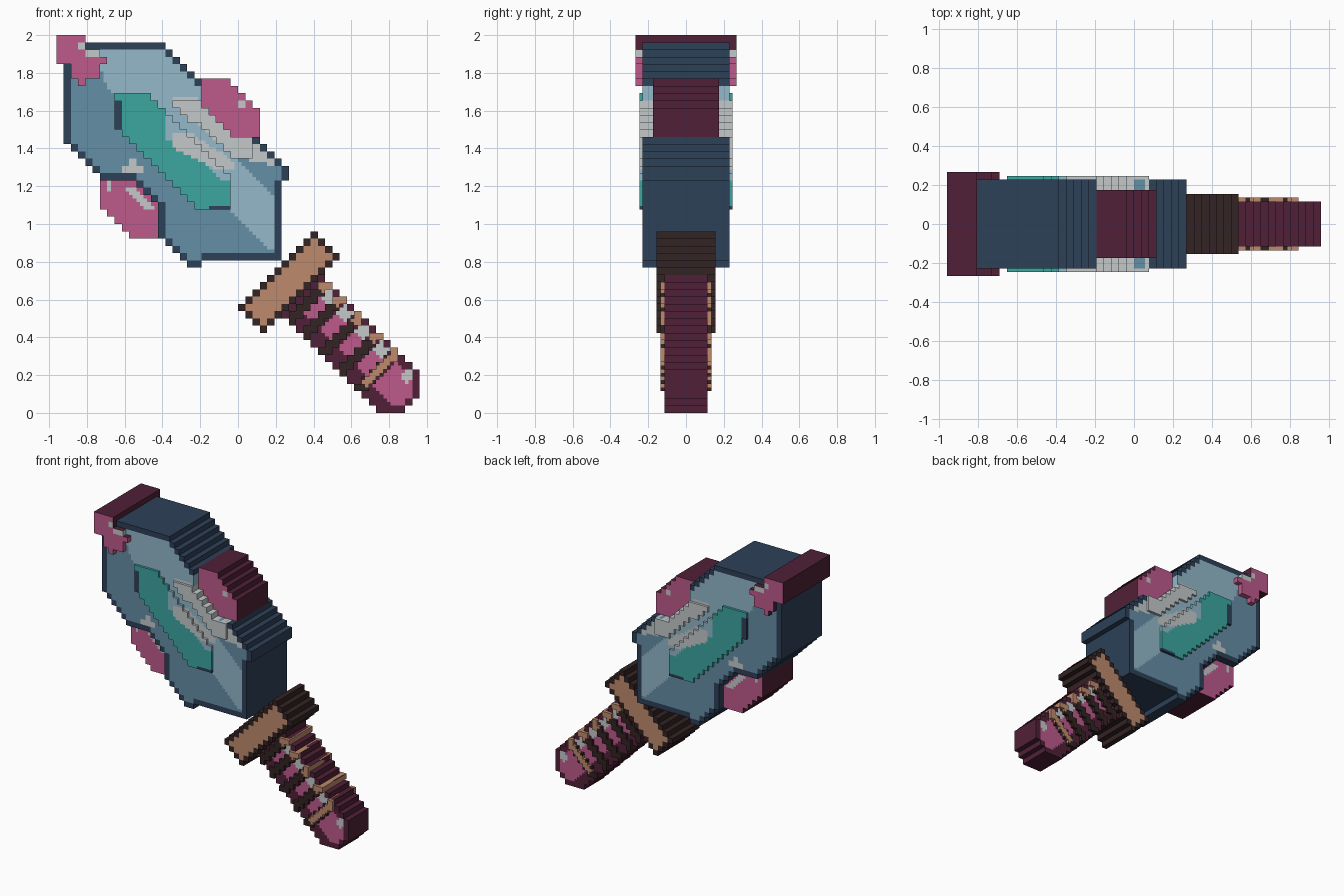
import bpy, bmesh

cube = bpy.data.objects.get("Cube")
if cube:
    bpy.data.objects.remove(cube, do_unlink=True)

CELL = 2 / 52          # size of one block; shapes below are in block units

# Palette
PALETTE = {
    "navy": "2D4158", "steel_blue": "658EA6", "light_blue": "93B9C9",
    "teal": "3CA6A0", "pale_grey": "C3C9C9", "pink": "BE5A8B",
    "maroon": "502037", "dark_brown": "342323", "tan": "BE8A6C",
}
NAMES = list(PALETTE)


def linear(h):
    v = int(h, 16) / 255
    return v / 12.92 if v < 0.04 else ((v + 0.055) / 1.055) ** 2.4


MATS = []
for name, code in PALETTE.items():
    rgba = [linear(code[k:k + 2]) for k in (0, 2, 4)] + [1]
    m = bpy.data.materials.new(name)
    m.use_nodes = True
    m.diffuse_color = rgba
    m.node_tree.nodes["Principled BSDF"].inputs["Base Color"].default_value = rgba
    MATS.append(m)


def area(*pts):
    """Point test for a polygon, shrunk a little so diagonals step cleanly."""
    mx = sum(p[0] for p in pts) / len(pts)
    my = sum(p[1] for p in pts) / len(pts)

    def test(c, r):
        c, r = mx + (c - mx) * 1.003, my + (r - my) * 1.003
        hit = False
        for (ax, ay), (bx, by) in zip(pts, pts[1:] + pts[:1]):
            if (ay > r) != (by > r) and c < ax + (r - ay) * (bx - ax) / (by - ay):
                hit = not hit
        return hit
    return test


def box(c0, r0, c1, r1):
    return lambda c, r: c0 < c < c1 and r0 < r < r1


def painter(base, *layers, rim=None, rim_skip=None):
    """Later layers cover earlier ones; the rim covers all."""
    def paint(c, r, edge):
        if rim and edge and not (rim_skip and rim_skip(c, r)):
            return rim
        col = base
        for name, test in layers:
            if test(c, r):
                col = name
        return col
    return paint


def block_part(name, shape, depth, paint, wall=None):
    """Stepped slab from -depth to +depth, painted on half blocks."""
    cells = {(c, r) for c in range(52) for r in range(52) if shape(c + .5, r + .5)}
    bm = bmesh.new()
    cache = {}

    def vert(i, j, side):
        key = (i, j, side)
        if key not in cache:
            cache[key] = bm.verts.new(((i / 2 - 25) * CELL, side * depth, j / 2 * CELL))
        return cache[key]

    def quad(verts, col):
        bm.faces.new(verts).material_index = NAMES.index(col)

    steps = ((0, -1), (1, 0), (0, 1), (-1, 0))
    for c, r in sorted(cells):
        edge = any((c + dx, r + dz) not in cells for dx, dz in steps)
        for i in (2 * c, 2 * c + 1):
            for j in (2 * r, 2 * r + 1):
                col = paint(i / 2 + .25, j / 2 + .25, edge)
                ring = [(i, j), (i + 1, j), (i + 1, j + 1), (i, j + 1)]
                quad([vert(*p, -1) for p in ring], col)
                quad([vert(*p, 1) for p in reversed(ring)], col)
                for k, (dx, dz) in enumerate(steps):
                    if ((i + dx) // 2, (j + dz) // 2) in cells:
                        continue
                    a, b = ring[k], ring[(k + 1) % 4]
                    side = wall(c, r, dx, dz, col) if wall else col
                    quad([vert(*b, -1), vert(*a, -1), vert(*a, 1), vert(*b, 1)], side)
    me = bpy.data.meshes.new(name)
    bm.to_mesh(me)
    bm.free()
    for m in MATS:
        me.materials.append(m)
    ob = bpy.data.objects.new(name, me)
    bpy.context.collection.objects.link(ob)
    return ob


# Blade with dark rim, light bevel and pale glints
glint = area((16, 43.5), (19.5, 43.5), (25, 37.5), (28, 38), (30, 35), (30, 34), (25, 35), (16, 42.5))
light = area((5, 51), (15, 51), (20, 46), (20, 42), (25, 35), (30, 29.5), (30, 22),
             (23.5, 28), (22, 32), (7, 44.5))
lower_glint = area((16, 38.5), (18.5, 38.5), (24, 35), (24.7, 33.5), (22, 33.5), (16, 36.5))
blade = area((1, 51), (1, 37), (6, 32), (10, 32), (14, 28), (14, 24), (18, 20), (20, 20),
             (20, 21), (31, 21), (31, 32), (32, 32), (32, 34), (28, 38), (25, 38),
             (20, 42.5), (20, 46), (15, 51))
block_part("blade", blade, 0.23, painter(
    "steel_blue", ("light_blue", light), ("pale_grey", glint), ("pale_grey", lower_glint),
    ("pale_grey", box(9, 33, 12, 34)), ("pale_grey", box(10, 32, 11, 35)),
    rim="navy", rim_skip=box(18, 37, 27, 45)))

# Raised inlay and raised glint
inlay = area((8, 44), (13, 44), (24, 33), (24, 28), (19, 28), (8, 39))
block_part("blade_inlay", inlay, 0.247, painter(
    "teal",
    ("light_blue", area((15, 43), (15, 37.5), (17, 37.5), (23, 32), (26, 32), (16, 44))),
    ("pale_grey", lower_glint),
    ("navy", box(7, 37.5, 9, 43)), ("navy", box(21, 27, 24, 28.6))))
block_part("blade_glint", lambda c, r: c < 27 and glint(c, r) and blade(c, r), 0.247,
           painter("pale_grey"))


# Gems: pink faces, maroon sides
def gem_wall(c, r, dx, dz, col):
    return "maroon"


def tip_wall(c, r, dx, dz, col):
    inner = (dx > 0 or dz < 0) and c > 1 and r < 50
    return col if inner else "maroon"


block_part("upper_gem", area((20, 46), (24, 46), (28, 42), (28, 38), (20, 38)), 0.175,
           painter("pink", ("pale_grey", box(25, 42, 26, 43))), gem_wall)
block_part("lower_gem", area((6, 32), (6, 28), (10, 24), (14, 24), (14, 32)), 0.175,
           painter("pink", ("pale_grey", area((9.5, 31), (11, 31), (14, 28), (12, 28))),
                   ("pale_grey", box(7, 30.5, 7.5, 32))), gem_wall)
block_part("tip_gem", area((0, 52), (4, 52), (4, 50), (6, 50), (6, 49), (7, 49), (7, 48),
                           (6, 48), (6, 46), (4, 46), (4, 45), (3, 45), (3, 46), (2, 46),
                           (2, 48), (0, 48)), 0.268,
           painter("pink", ("pale_grey", box(3, 50, 4.5, 51)),
                   ("pale_grey", box(4, 49, 6, 50))), tip_wall)

# Guard
block_part("guard", area((25.3, 14.5), (35.5, 24.7), (38.7, 21.5), (28.5, 11.3)), 0.155,
           painter("tan", rim="dark_brown"))


# Grip: u runs along the handle, v across it
def strip(u0, u1, v0, v1):
    return lambda c, r: u0 < c - r < u1 and v0 < c + r < v1


grip = area((36, 20), (50, 6), (50, 2), (48, 0), (44, 0), (30, 14))
layers = []
for u in (20, 24.5, 29.5, 34.5):
    layers += [("pink", strip(u, u + 4, 47.5, 53)), ("pale_grey", strip(u, u + 3, 52, 55))]
layers += [("pink", strip(39.5, 47, 47, 54)), ("pale_grey", strip(42, 44.5, 52, 55))]
block_part("grip", grip, 0.115, painter("maroon", *layers, rim="maroon"))

# Raised wraps round the grip
for n, u in enumerate((19, 23, 28, 33, 38)):
    last = u == 38
    wrap = strip(u - .5, u + 1.5, 44.2, 55.8)
    block_part(f"grip_wrap_{n + 1}", lambda c, r: wrap(c, r) and grip(c, r), 0.135,
               painter("dark_brown", ("tan", strip(u - 1, u + 2, 53.2, 60)),
                       *([("tan", strip(u - .2, u + 1.2, 46, 60))] if last else [])))
